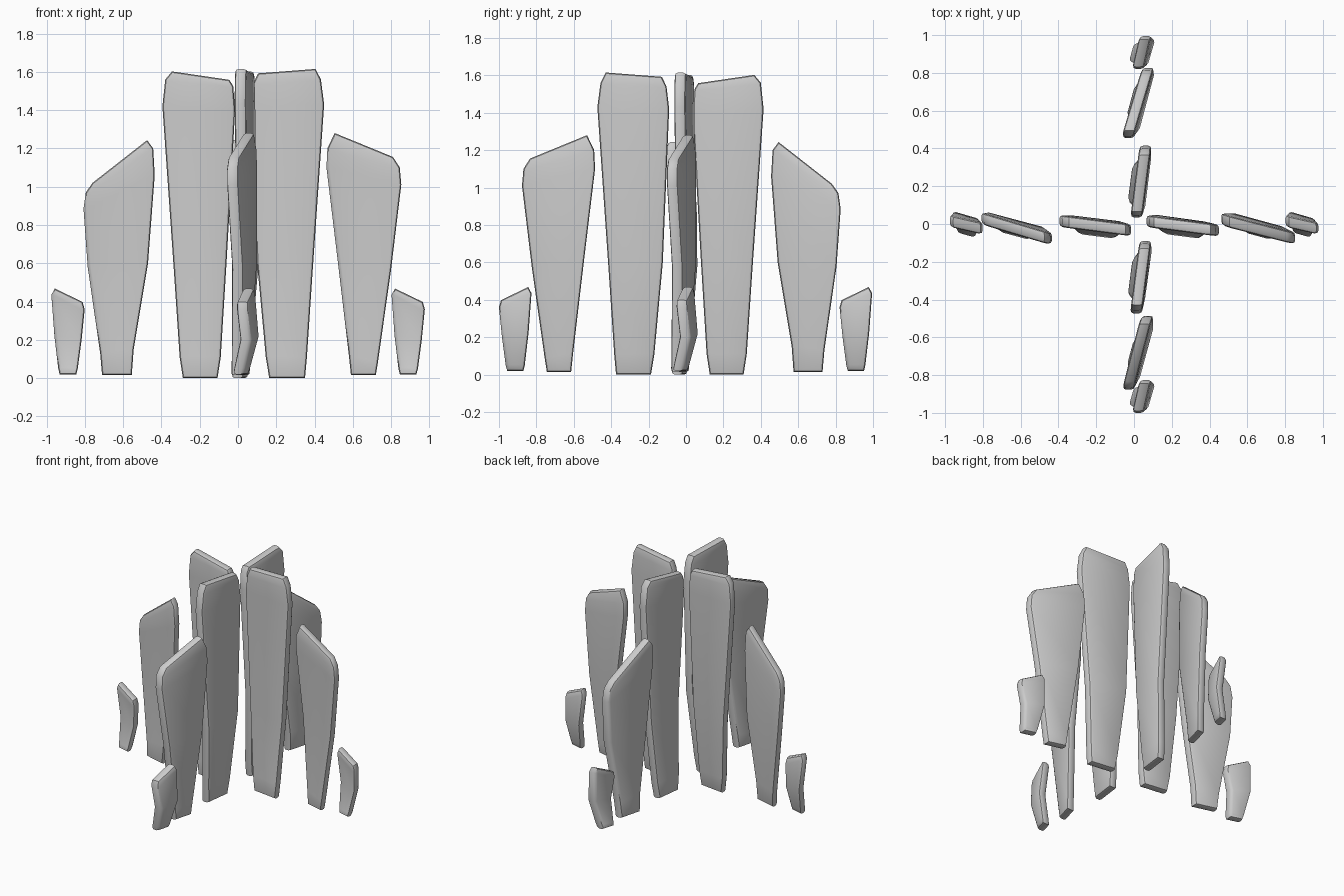
import bpy, bmesh, math
from mathutils import Matrix

if "Cube" in bpy.data.objects:
    bpy.data.objects.remove(bpy.data.objects["Cube"])

THICK = 0.062

# Outline rows from top to bottom: (x_left, z_left, x_right, z_right)
TALL_LEFT = [(-.345, 1.602, -.045, 1.558), (-.38, 1.56, -.025, 1.525), (-.395, 1.42, -.015, 1.40),
             (-.335, .56, -.06, .60), (-.305, .11, -.09, .11), (-.288, 0, -.107, 0)]
TALL_RIGHT = [(.105, 1.592, .405, 1.615), (.08, 1.54, .433, 1.56), (.066, 1.42, .45, 1.43),
              (.10, .60, .39, .56), (.145, .11, .36, .11), (.163, 0, .35, 0)]
MID_LEFT = [(-.76, 1.02, -.475, 1.243), (-.795, .97, -.443, 1.20), (-.807, .885, -.435, 1.06),
            (-.785, .58, -.47, .60), (-.72, .13, -.545, .15), (-.71, .015, -.555, .015)]
MID_RIGHT = [(.505, 1.28, .81, 1.155), (.467, 1.20, .845, 1.10), (.462, 1.10, .853, 1.01),
             (.52, .62, .80, .57), (.58, .11, .732, .09), (.59, .015, .72, .015)]
SMALL_RIGHT = [(.82, .468, .965, .398), (.802, .435, .976, .36), (.818, .22, .96, .20),
               (.838, .05, .94, .05), (.845, .02, .932, .02)]
SMALL_LEFT = [(a - 1.777, b, c - 1.777, d) for a, b, c, d in SMALL_RIGHT]


def slab(name, rows, bend, yaw, matrix):
    """Thin stone panel: outline rows given thickness, a bend at mid height and a yaw."""
    y_top, z_mid, y_mid, y_bot = bend
    top = max(max(r[1], r[3]) for r in rows)
    xc = sum(r[0] + r[2] for r in rows) / (2 * len(rows))

    def depth(x, z):
        if z > z_mid:
            y = y_mid + (y_top - y_mid) * (z - z_mid) / (top - z_mid)
        else:
            y = y_bot + (y_mid - y_bot) * z / z_mid
        return y - yaw * (x - xc)

    bm = bmesh.new()
    loops = []
    for xl, zl, xr, zr in rows:
        loops.append([bm.verts.new((x, depth(x, z) + s * THICK / 2, z))
                      for x, z, s in ((xl, zl, -1), (xr, zr, -1), (xr, zr, 1), (xl, zl, 1))])
    for a, b in zip(loops, loops[1:]):
        for i in range(4):
            j = (i + 1) % 4
            bm.faces.new((a[i], b[i], b[j], a[j]))
    bm.faces.new(loops[0])
    bm.faces.new(loops[-1][::-1])
    bmesh.ops.recalc_face_normals(bm, faces=bm.faces)
    # Round only the rim between broad faces and narrow sides
    rim = [e for e in bm.edges if sum(abs(f.normal.y) > .7 for f in e.link_faces) == 1]
    bmesh.ops.bevel(bm, geom=rim, offset=.018, segments=2, profile=.5, affect='EDGES',
                    clamp_overlap=True)
    bm.transform(matrix)
    mesh = bpy.data.meshes.new(name)
    bm.to_mesh(mesh)
    bm.free()
    obj = bpy.data.objects.new(name, mesh)
    bpy.context.collection.objects.link(obj)
    bpy.ops.object.select_all(action='DESELECT')
    obj.select_set(True)
    bpy.context.view_layer.objects.active = obj
    bpy.ops.object.shade_smooth_by_angle(angle=math.radians(35))


TALL_BEND = (-.01, .60, .0, -.035)
MID_BEND = (-.03, .60, -.008, -.035)
SMALL_BEND = (-.01, .21, .0175, -.037)

PIECES = [("tall_slab", TALL_LEFT, TALL_RIGHT, TALL_BEND, .13),
          ("middle_slab", MID_LEFT, MID_RIGHT, MID_BEND, .27),
          ("small_slab", SMALL_LEFT, SMALL_RIGHT, SMALL_BEND, .28)]

quarter = Matrix.Rotation(-math.pi / 2, 4, 'Z')
for name, left, right, bend, yaw in PIECES:
    # Row along x
    slab(name + "_left", left, bend, yaw, Matrix())
    slab(name + "_right", right, bend, yaw, Matrix())
    # Same row turned a quarter to run along y
    slab(name + "_back", left, bend, yaw, Matrix.Translation((.045, .02, 0)) @ quarter)
    slab(name + "_front", right, bend, yaw, Matrix.Translation((.045, -.024, 0)) @ quarter)
